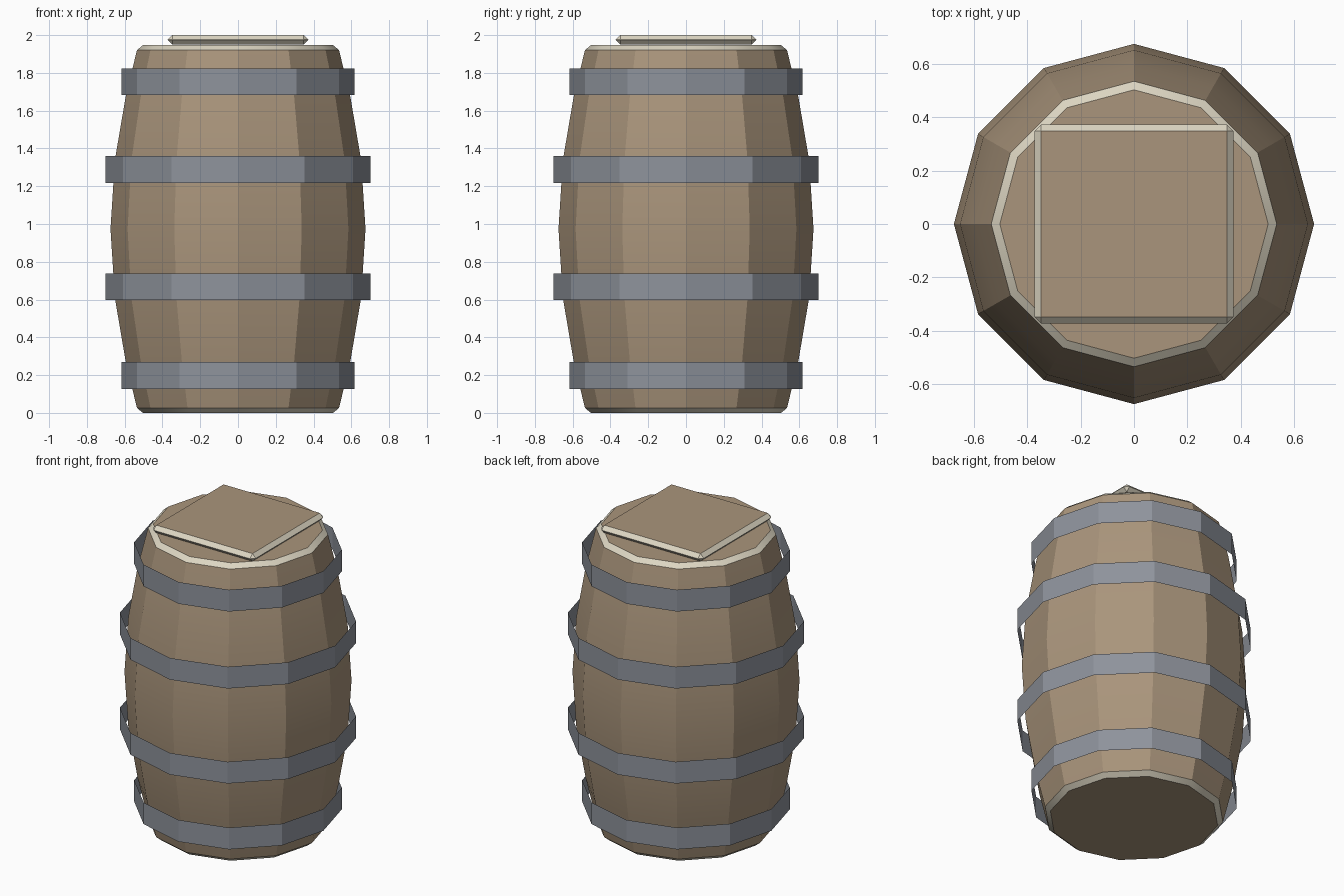
import bpy, bmesh, math

cube = bpy.data.objects.get("Cube")
if cube:
    bpy.data.objects.remove(cube, do_unlink=True)

SIDES = 12
HEIGHT = 1.947


def material(name, color):
    mat = bpy.data.materials.new(name)
    mat.use_nodes = True
    mat.diffuse_color = (*color, 1)
    mat.node_tree.nodes["Principled BSDF"].inputs["Base Color"].default_value = (*color, 1)
    return mat


wood = material("brown wood", (0.40, 0.30, 0.20))
trim = material("pale worn wood", (0.72, 0.67, 0.54))
iron = material("grey iron", (0.27, 0.29, 0.33))


def finish(name, bm, mats, smooth=False):
    mesh = bpy.data.meshes.new(name)
    bm.to_mesh(mesh)
    bm.free()
    obj = bpy.data.objects.new(name, mesh)
    bpy.context.collection.objects.link(obj)
    for mat in mats:
        mesh.materials.append(mat)
    if smooth:
        bpy.ops.object.select_all(action='DESELECT')
        obj.select_set(True)
        bpy.context.view_layer.objects.active = obj
        bpy.ops.object.shade_smooth_by_angle(angle=math.radians(20))
    return obj


def lathe(bm, profile):
    """Skin a stack of twelve-sided rings; returns the rings."""
    rings = []
    for r, z in profile:
        rings.append([bm.verts.new((r * math.cos(a), r * math.sin(a), z))
                      for a in (math.tau * i / SIDES for i in range(SIDES))])
    for low, high in zip(rings, rings[1:]):
        for i in range(SIDES):
            j = (i + 1) % SIDES
            bm.faces.new((low[i], low[j], high[j], high[i]))
    return rings


# Barrel body: mirrored bulging profile with chamfered pale rims
half = [(0.503, 0), (0.535, 0.026), (0.596, 0.28), (0.652, 0.61)]
profile = half + [(0.675, HEIGHT / 2)] + [(r, HEIGHT - z) for r, z in reversed(half)]
bm = bmesh.new()
rings = lathe(bm, profile)
bm.faces.new(reversed(rings[0]))
bm.faces.new(rings[-1])
bm.normal_update()
for face in bm.faces:
    face.material_index = int(0.4 < abs(face.normal.z) < 0.95)
finish("barrel_body", bm, (wood, trim), smooth=True)

# Iron hoops: thin open bands
hoops = {"bottom_hoop": (0.617, 0.127), "lower_hoop": (0.702, 0.597),
         "upper_hoop": (0.702, 1.218), "top_hoop": (0.617, 1.682)}
for name, (radius, z) in hoops.items():
    bm = bmesh.new()
    lathe(bm, [(radius, z), (radius, z + 0.142)])
    finish(name, bm, (iron,))

# Square lid with chamfered pale edges
bm = bmesh.new()
bmesh.ops.create_cube(bm, size=1)
bmesh.ops.scale(bm, vec=(0.745, 0.745, 0.05), verts=bm.verts)
bmesh.ops.bevel(bm, geom=bm.edges[:], offset=0.0245, segments=1, affect='EDGES')
bmesh.ops.translate(bm, vec=(0, 0, 1.975), verts=bm.verts)
bm.normal_update()
for face in bm.faces:
    face.material_index = int(abs(face.normal.z) < 0.95)
finish("lid", bm, (wood, trim))
